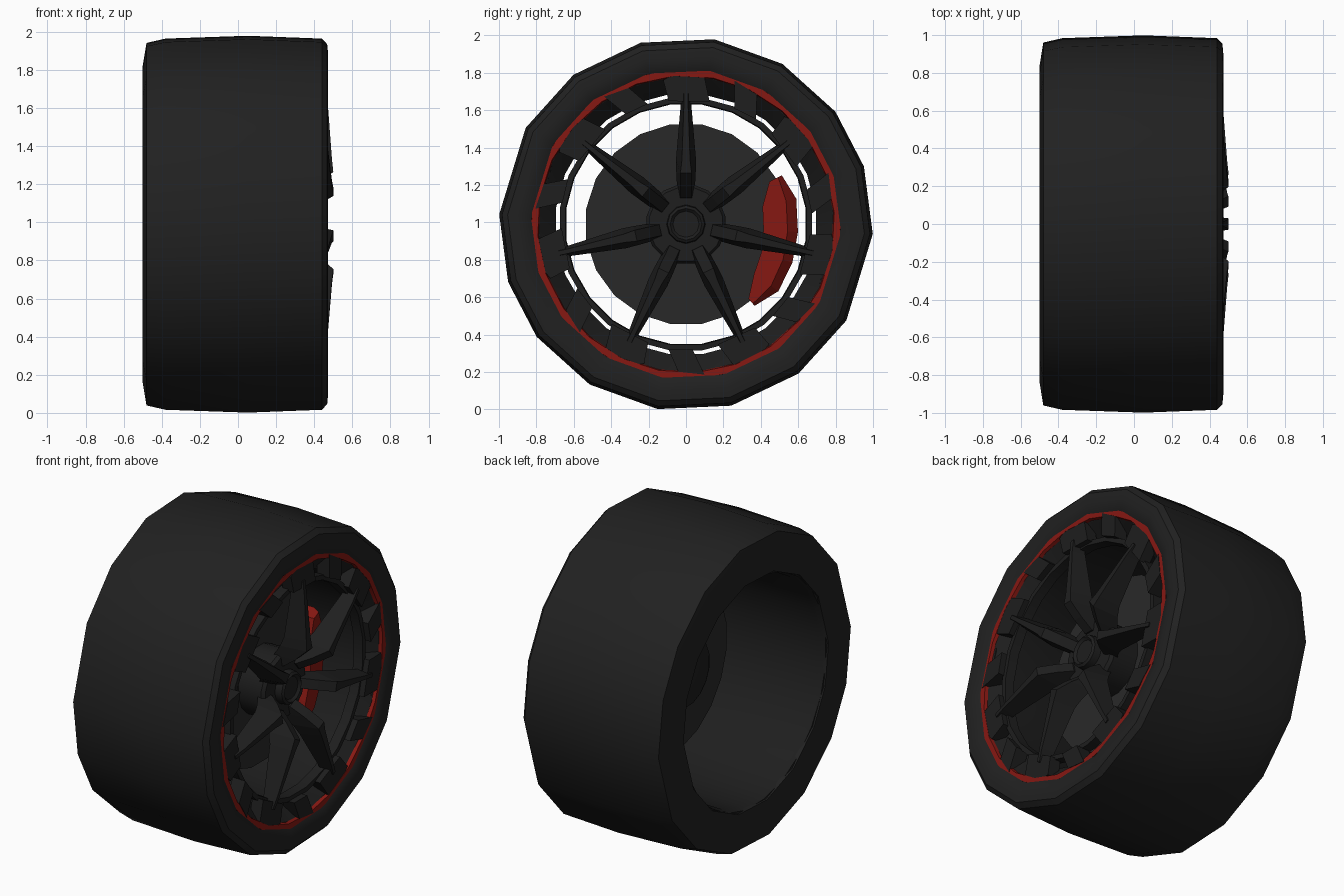
import bpy, bmesh
from math import sin, cos, pi, radians

if "Cube" in bpy.data.objects:
    bpy.data.objects.remove(bpy.data.objects["Cube"])

CZ = 0.99  # height of the wheel axis, which runs along x


def material(name, rgb):
    m = bpy.data.materials.new(name)
    m.diffuse_color = (*rgb, 1)
    m.use_nodes = True
    m.node_tree.nodes["Principled BSDF"].inputs["Base Color"].default_value = m.diffuse_color
    return m


RUBBER = material("rubber", (0.015, 0.015, 0.015))
DARK = material("dark_metal", (0.013, 0.013, 0.013))
STEEL = material("disc_metal", (0.022, 0.022, 0.022))
RED = material("red_paint", (0.24, 0.009, 0.006))


def polar(x, r, a, t=0.0):
    """Point at radius r and angle a around the axis, shifted sideways by t."""
    return (x, r * cos(a) - t * sin(a), CZ + r * sin(a) + t * cos(a))


def finish(name, bm, mat, smooth=None):
    bmesh.ops.recalc_face_normals(bm, faces=bm.faces)
    me = bpy.data.meshes.new(name)
    bm.to_mesh(me)
    bm.free()
    me.materials.append(mat)
    ob = bpy.data.objects.new(name, me)
    bpy.context.collection.objects.link(ob)
    if smooth:
        bpy.ops.object.select_all(action='DESELECT')
        ob.select_set(True)
        bpy.context.view_layer.objects.active = ob
        bpy.ops.object.shade_smooth_by_angle(angle=radians(smooth))
    return ob


def loft(bm, rings, closed=False):
    """Skin equal-length rings; cap the ends unless the loft is closed."""
    vs = [[bm.verts.new(p) for p in ring] for ring in rings]
    n = len(vs[0])
    count = len(vs) if closed else len(vs) - 1
    for i in range(count):
        a, b = vs[i], vs[(i + 1) % len(vs)]
        for j in range(n):
            k = (j + 1) % n
            bm.faces.new((a[j], a[k], b[k], b[j]))
    if not closed:
        bm.faces.new(vs[0])
        bm.faces.new(vs[-1])


def turned(name, profile, angles, mat, closed=True, smooth=32):
    """Revolve an (x, r) profile around the axis."""
    bm = bmesh.new()
    loft(bm, [[polar(x, r, a) for a in angles] for x, r in profile], closed)
    return finish(name, bm, mat, smooth)


def even(n, phase=0.0):
    return [2 * pi * (i + phase) / n for i in range(n)]


# Tyre: 16 uneven sides, the second half repeats the first
half = [8.7, 31, 53, 72, 93, 121, 143, 166]
tyre_angles = [radians(90 - a) for a in half + [a + 180 for a in half]]
turned("tyre", [(-0.47, 0.72), (-0.49, 0.725), (-0.5, 0.84), (-0.48, 0.962),
                (-0.38, 0.985), (0.05, 1.0), (0.44, 0.985), (0.468, 0.955),
                (0.473, 0.90), (0.46, 0.835), (0.43, 0.80)],
       tyre_angles, RUBBER)

# Rim barrel with flared front, red pinstripe and inner front ring
turned("rim_barrel", [(-0.485, 0.74), (-0.48, 0.715), (-0.44, 0.70),
                      (0.34, 0.70), (0.385, 0.74), (0.435, 0.79),
                      (0.445, 0.835), (0.40, 0.84), (0.33, 0.73),
                      (-0.44, 0.73)], even(24, 0.5), DARK)
turned("red_rim_stripe", [(0.435, 0.79), (0.456, 0.795), (0.456, 0.832),
                          (0.435, 0.835)], even(24, 0.3), RED)
turned("inner_ring", [(0.36, 0.645), (0.42, 0.65), (0.42, 0.68),
                      (0.36, 0.68)], even(24, 0.5), DARK)

# Hub drum, centre cap and brake disc
turned("hub", [(-0.03, 0.19), (-0.02, 0.21), (0.31, 0.215), (0.33, 0.20)],
       even(16, 0.5), DARK, closed=False)
turned("centre_cap", [(0.32, 0.105), (0.375, 0.10), (0.385, 0.085),
                      (0.37, 0.07)], even(12), DARK, closed=False)
turned("brake_disc", [(0.09, 0.54), (0.15, 0.54)], even(20, 0.5), STEEL,
       closed=False)

# Brake caliper: a short arc hugging the disc edge (angle, inner r, outer r)
bm = bmesh.new()
arc = [(27, 0.50, 0.575), (13, 0.42, 0.605), (-4, 0.415, 0.60),
       (-20, 0.43, 0.605), (-36, 0.45, 0.61), (-50, 0.52, 0.57)]
loft(bm, [[polar(0.06, ri, radians(a)), polar(0.06, ro, radians(a)),
           polar(0.17, ro, radians(a)),
           polar(0.22, ro - 0.3 * (ro - ri), radians(a)),
           polar(0.22, ri, radians(a))] for a, ri, ro in arc])
finish("brake_caliper", bm, RED)

# Seven kinked spokes (r, half width, front half width, back x, front x)
section = [(0.14, 0.042, 0.030, 0.26, 0.34), (0.20, 0.048, 0.030, 0.28, 0.42),
           (0.275, 0.052, 0.030, 0.33, 0.50), (0.34, 0.054, 0.022, 0.36, 0.493),
           (0.62, 0.030, 0.012, 0.39, 0.472), (0.70, 0.022, 0.012, 0.39, 0.462)]


def block(bm, x0, x1, corners):
    """Flat plate with (angle in degrees, r) corners."""
    loft(bm, [[polar(x, r, radians(a)) for a, r in corners] for x in (x0, x1)])


spokes, blocks = bmesh.new(), bmesh.new()
for i in range(7):
    d = 90 + i * 360 / 7
    a = radians(d)
    loft(spokes, [[polar(xb, r, a, -w), polar(xf, r, a, -f),
                   polar(xf, r, a, f), polar(xb, r, a, w)]
                  for r, w, f, xb, xf in section])
    # Wide plate at the spoke tip, skewed plate halfway to the next one
    block(blocks, 0.38, 0.455, [(d - 11, 0.665), (d - 7, 0.80), (d + 3, 0.815),
                                (d + 9, 0.78), (d + 8, 0.665)])
    m = d - 180 / 7
    block(blocks, 0.37, 0.459, [(m - 8, 0.675), (m - 3, 0.79), (m + 7, 0.81),
                                (m + 3, 0.67)])
finish("spokes", spokes, DARK)
finish("rim_plates", blocks, DARK)
